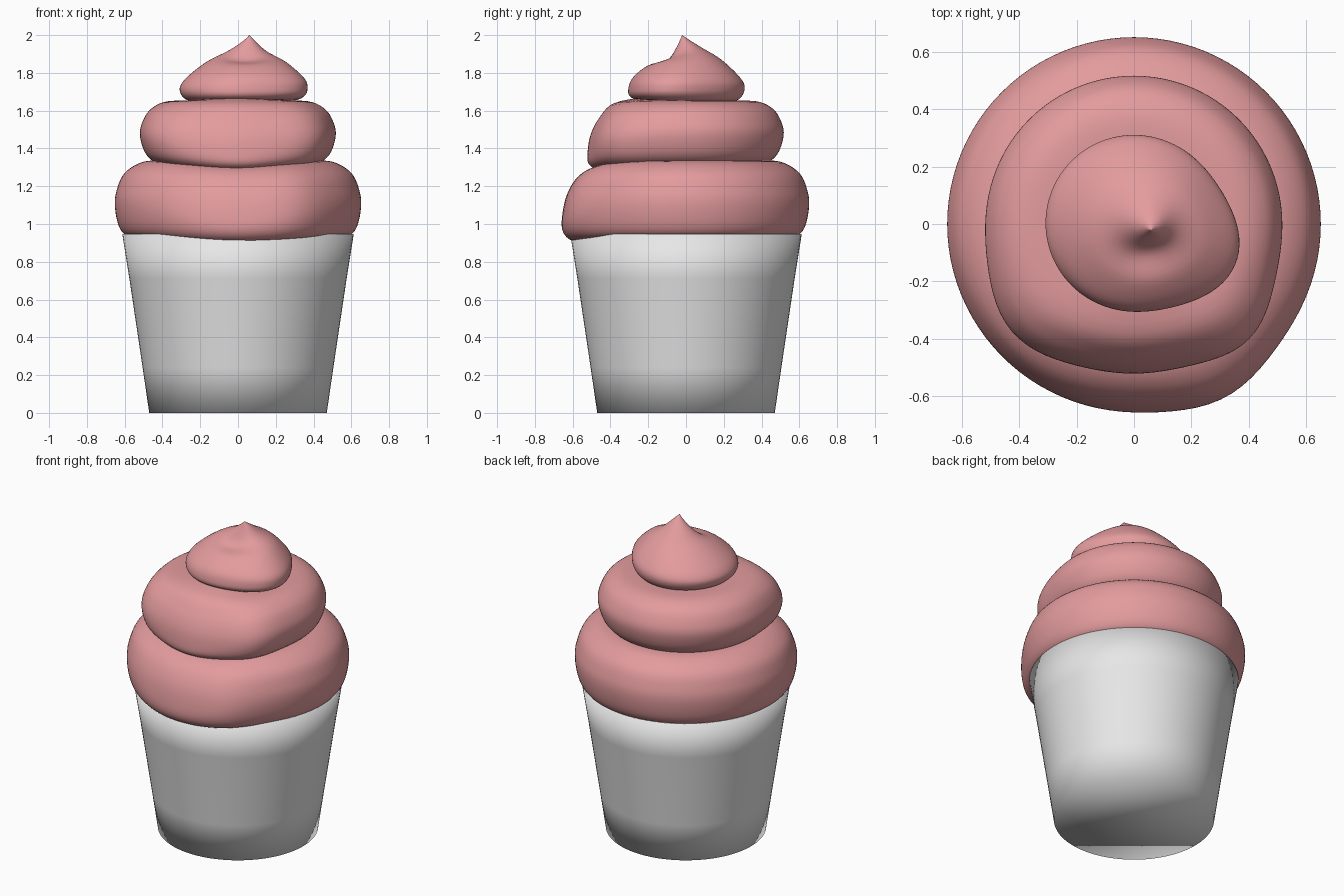
import bpy, bmesh, math

cube = bpy.data.objects.get("Cube")
if cube:
    bpy.data.objects.remove(cube)


def make_material(name, colour):
    mat = bpy.data.materials.new(name)
    mat.use_nodes = True
    mat.diffuse_color = colour
    mat.node_tree.nodes["Principled BSDF"].inputs["Base Color"].default_value = colour
    return mat


pink = make_material("pink frosting", (0.77, 0.33, 0.34, 1))
white = make_material("white cup", (0.8, 0.8, 0.8, 1))
SIDES = 96


def smooth_profile(points, steps=5):
    """Catmull-Rom curve through the points."""
    ends = [points[0], *points, points[-1]]
    out = []
    for a, b, c, d in zip(ends, ends[1:], ends[2:], ends[3:]):
        for i in range(steps):
            t = i / steps
            out.append([0.5 * (2 * q + (r - p) * t + (2 * p - 5 * q + 4 * r - s) * t * t
                               + (3 * q - p - 3 * r + s) * t ** 3)
                        for p, q, r, s in zip(a, b, c, d)])
    return out + [list(points[-1])]


def falloff(angle, centre, width):
    d = (angle - centre + math.pi) % math.tau - math.pi
    return math.exp(-(d / width) ** 2)


def lathe(name, mat, ring_point, count):
    """Skin rings of points; ring_point(angle, index) gives a position."""
    bm = bmesh.new()
    rings = [[bm.verts.new(ring_point(math.tau * s / SIDES, i)) for s in range(SIDES)]
             for i in range(count)]
    for low, high in zip(rings, rings[1:]):
        for s in range(SIDES):
            n = (s + 1) % SIDES
            bm.faces.new((low[s], low[n], high[n], high[s]))
    bm.faces.new(rings[0][::-1])
    bm.faces.new(rings[-1])
    bmesh.ops.remove_doubles(bm, verts=bm.verts, dist=0.0001)
    bmesh.ops.recalc_face_normals(bm, faces=bm.faces)
    for f in bm.faces:
        f.smooth = True
    mesh = bpy.data.meshes.new(name)
    bm.to_mesh(mesh)
    bm.free()
    mesh.materials.append(mat)
    obj = bpy.data.objects.new(name, mesh)
    bpy.context.collection.objects.link(obj)
    return obj


def swirl(name, back, front, width, bumps):
    """A frosting tier whose profile changes from back to front."""
    back, front = smooth_profile(back), smooth_profile(front)
    widest = max(r for r, z in back)

    def point(angle, i):
        w = falloff(angle, math.radians(-90), width)
        r, z = [b + (f - b) * w for b, f in zip(back[i], front[i])]
        swell = sum(size * falloff(angle, math.radians(at), spread) for at, size, spread in bumps)
        r += swell * (r / widest) ** 2
        lean = min(max((z - 1.72) / 0.25, 0), 1)
        return (r * math.cos(angle) + 0.06 * lean, r * math.sin(angle) - 0.02 * lean, z)

    return lathe(name, pink, point, len(back))


# Tapered paper cup
cup = [(0.47, 0), (0.505, 0.24), (0.54, 0.475), (0.575, 0.71), (0.613, 0.948), (0.6, 0.948), (0.58, 0.92)]
lathe("cup", white,
      lambda a, i: (cup[i][0] * math.cos(a), cup[i][0] * math.sin(a), cup[i][1]), len(cup))

# Frosting tiers, bottom to top
swirl("lower_swirl",
      [(.54, .93), (.60, .945), (.635, 1.0), (.652, 1.1), (.642, 1.18), (.60, 1.27), (.5, 1.33), (.36, 1.335)],
      [(.54, .92), (.60, .912), (.645, .95), (.655, 1.02), (.63, 1.15), (.57, 1.25), (.48, 1.3), (.36, 1.3)],
      0.65, [(-62, 0.03, 0.3)])
swirl("middle_swirl",
      [(.38, 1.32), (.44, 1.33), (.49, 1.38), (.517, 1.47), (.505, 1.54), (.46, 1.61), (.37, 1.65), (.2, 1.65)],
      [(.4, 1.29), (.47, 1.29), (.515, 1.32), (.52, 1.38), (.505, 1.47), (.46, 1.56), (.38, 1.64), (.2, 1.675)],
      0.8, [(-45, 0.05, 0.35), (-138, 0.05, 0.4)])
swirl("top_swirl",
      [(.22, 1.64), (.28, 1.66), (.31, 1.71), (.295, 1.77), (.2, 1.87), (.1, 1.935), (.03, 1.98), (0, 2)],
      [(.22, 1.66), (.28, 1.665), (.305, 1.7), (.28, 1.77), (.19, 1.84), (.09, 1.865), (.03, 1.94), (0, 2)],
      1.5, [(-22, 0.075, 0.6)])
